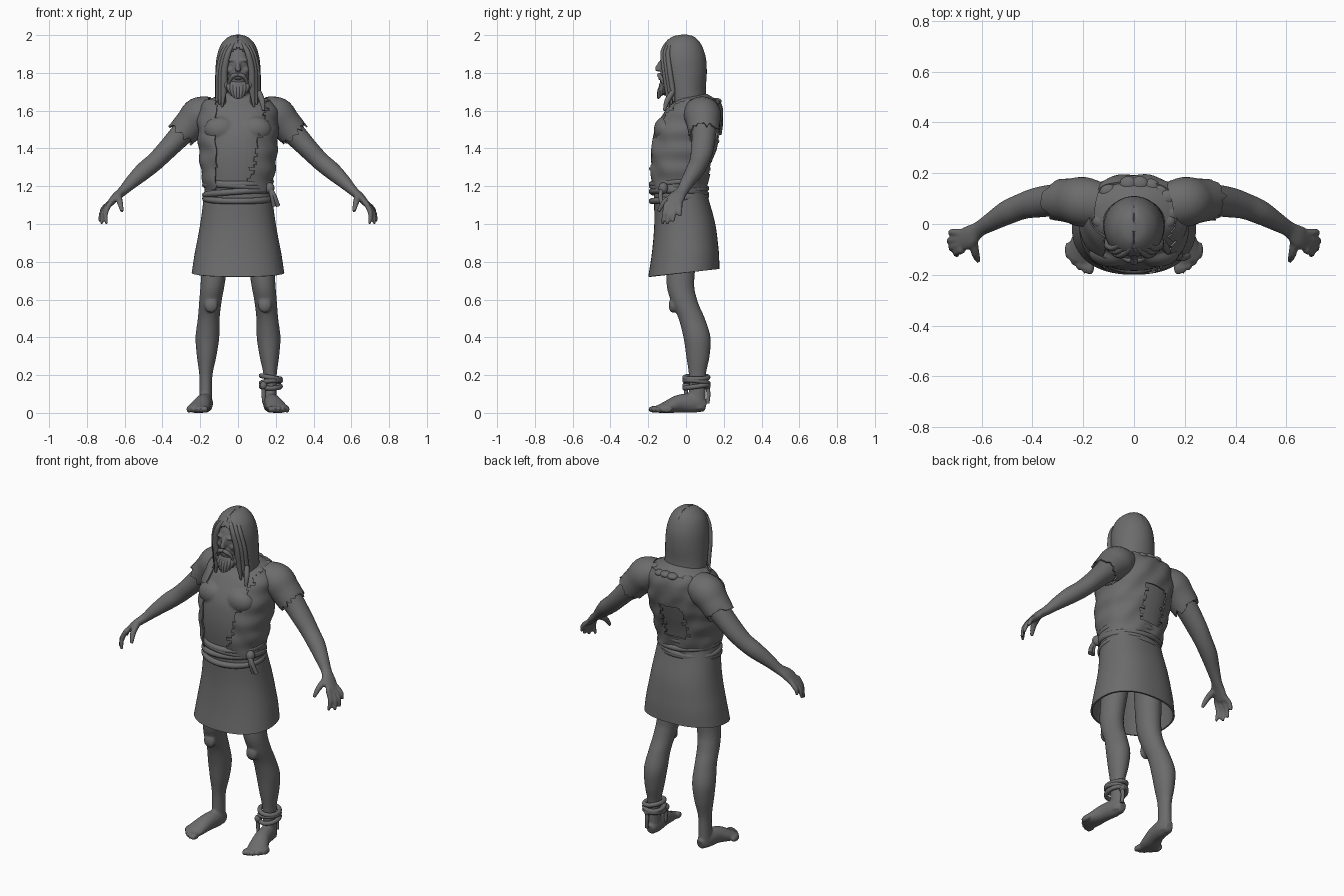
import bpy, bmesh, math, random
from mathutils import Vector, Matrix

random.seed(4)
if "Cube" in bpy.data.objects:
    bpy.data.objects.remove(bpy.data.objects["Cube"])

grey = bpy.data.materials.new("stone_grey")
grey.use_nodes = True
grey.diffuse_color = (0.15, 0.15, 0.15, 1)
grey.node_tree.nodes["Principled BSDF"].inputs["Base Color"].default_value = grey.diffuse_color


def smooth_path(pts, k):
    """Catmull-Rom through tuples of any length."""
    out = []
    for i in range(len(pts) - 1):
        quad = (pts[max(i - 1, 0)], pts[i], pts[i + 1], pts[min(i + 2, len(pts) - 1)])
        for j in range(k):
            t = j / k
            out.append([0.5 * (2 * b + (c - a) * t + (2 * a - 5 * b + 4 * c - d) * t * t
                               + (3 * b - a - 3 * c + d) * t ** 3) for a, b, c, d in zip(*quad)])
    return out + [list(pts[-1])]


def sweep(bm, pts, n=16, k=5, up=(0, 1, 0), flat=False, closed=False, power=2, caps=True):
    """Skin elliptical rings (x, y, z, radius a, radius b) along a path."""
    path = pts if closed else smooth_path(pts, k)
    m, rings = len(path), []
    for i, p in enumerate(path):
        c = Vector(p[:3])
        if flat:
            u, v = Vector((1, 0, 0)), Vector((0, 1, 0))
        else:
            a, b = (path[i - 1], path[(i + 1) % m]) if closed else (path[max(i - 1, 0)], path[min(i + 1, m - 1)])
            t = (Vector(b[:3]) - Vector(a[:3])).normalized()
            u = Vector(up).cross(t).normalized()
            v = t.cross(u)
        ring = []
        for j in range(n):
            w = math.tau * j / n
            co, si = math.cos(w), math.sin(w)
            co = math.copysign(abs(co) ** (2 / power), co)
            si = math.copysign(abs(si) ** (2 / power), si)
            ring.append(bm.verts.new(c + u * co * max(p[3], .001) + v * si * max(p[4], .001)))
        rings.append(ring)
    for i in range(m if closed else m - 1):
        r, s = rings[i], rings[(i + 1) % m]
        for j in range(n):
            bm.faces.new((r[j], r[(j + 1) % n], s[(j + 1) % n], s[j]))
    if caps and not closed:
        bm.faces.new(rings[0])
        bm.faces.new(rings[-1])
    return rings


def ball(bm, loc, size):
    bmesh.ops.create_uvsphere(bm, u_segments=20, v_segments=14, radius=1,
                              matrix=Matrix.Translation(loc) @ Matrix.Diagonal((*size, 1)))


def level(z, hx, front, back):
    return (0, (front + back) / 2, z, hx, (back - front) / 2)


def cut(bm, rule):
    gone = [f for f in bm.faces if rule(*f.calc_center_median())]
    bmesh.ops.delete(bm, geom=gone, context='FACES')


def finish(name, bm, shell=0, voxel=0):
    bmesh.ops.recalc_face_normals(bm, faces=bm.faces[:])
    me = bpy.data.meshes.new(name)
    bm.to_mesh(me)
    bm.free()
    ob = bpy.data.objects.new(name, me)
    bpy.context.scene.collection.objects.link(ob)
    if voxel:
        mod = ob.modifiers.new("Blend", 'REMESH')
        mod.mode, mod.voxel_size = 'VOXEL', voxel
        mod = ob.modifiers.new("Relax", 'SMOOTH')
        mod.factor, mod.iterations = 0.5, 4
    if shell:
        mod = ob.modifiers.new("Cloth", 'SOLIDIFY')
        mod.thickness, mod.offset = shell, 0
    bpy.context.view_layer.objects.active = ob
    for other in bpy.context.selected_objects:
        other.select_set(False)
    ob.select_set(True)
    for mod in list(ob.modifiers):
        bpy.ops.object.modifier_apply(modifier=mod.name)
    ob.data.materials.clear()
    ob.data.materials.append(grey)
    bpy.ops.object.shade_smooth_by_angle(angle=math.radians(50))
    return ob


# Body: torso, head, limbs blended into one skin
TORSO = [(1.69, .07, -.04, .11), (1.655, .16, -.065, .16), (1.6, .195, -.11, .18),
         (1.5, .2, -.165, .175), (1.4, .195, -.183, .15), (1.3, .185, -.183, .12), (1.18, .165, -.17, .095)]
bm = bmesh.new()
sweep(bm, [level(*r) for r in TORSO], n=40, flat=True, power=2.3)
sweep(bm, [(0, .03, 1.6, .07, .08), (0, -.01, 1.7, .058, .06), (0, -.03, 1.8, .055, .06)], flat=True)
ball(bm, (0, -.035, 1.85), (.08, .1, .115))
ball(bm, (0, -.08, 1.77), (.052, .06, .065))
sweep(bm, [(0, -.125, 1.865, .009, .012), (0, -.146, 1.83, .012, .016), (0, -.148, 1.808, .018, .015)], k=3)
for s in (-1, 1):
    ball(bm, (s * .03, -.122, 1.868), (.03, .017, .009))
    ball(bm, (s * .03, -.119, 1.846), (.014, .011, .009))
    ball(bm, (s * .04, -.107, 1.815), (.022, .022, .022))
    ball(bm, (s * .09, -.11, 1.5), (.09, .06, .07))
    arm = [(.12, .07, 1.6, .06, .07), (.2, .085, 1.575, .083, .085), (.29, .095, 1.485, .064, .066),
           (.38, .085, 1.39, .053, .06), (.44, .07, 1.33, .049, .052), (.5, .045, 1.28, .047, .048),
           (.56, .01, 1.225, .037, .038), (.61, -.02, 1.175, .026, .032),
           (.65, -.05, 1.14, .022, .045), (.685, -.068, 1.1, .016, .042)]
    sweep(bm, [(s * p[0], *p[1:]) for p in arm], n=20)
    # Four fingers fan out across the palm, thumb in front
    for i, tip in enumerate([(.695, -.125, 1.0), (.722, -.1, 1.0), (.732, -.07, 1.01), (.725, -.032, 1.04)]):
        base = (.675, -.102 + .023 * i, 1.115)
        knuckle = ((base[0] + tip[0]) / 2 + .016, (base[1] + tip[1]) / 2, (base[2] + tip[2]) / 2)
        sweep(bm, [(s * q[0], q[1], q[2], r, r) for q, r in zip((base, knuckle, tip), (.015, .014, .009))], n=10)
    thumb = [(.635, -.06, 1.15, .02, .02), (.625, -.115, 1.115, .017, .017), (.613, -.147, 1.065, .01, .01)]
    sweep(bm, [(s * p[0], *p[1:]) for p in thumb], n=10)
    leg = [(.1, 0, 1.05, .08, .09), (.13, -.03, .72, .066, .075), (.145, -.012, .6, .06, .071),
           (.155, .03, .5, .058, .07), (.162, .058, .4, .063, .072), (.166, .063, .3, .052, .062),
           (.17, .06, .2, .035, .045), (.171, .06, .1, .034, .044), (.172, .06, .02, .036, .045)]
    sweep(bm, [(s * p[0], *p[1:]) for p in leg], n=24, flat=True)
    ball(bm, (s * .142, -.07, .57), (.036, .022, .04))
    foot = [(.168, .105, .035, .024, .03), (.172, .05, .05, .04, .05), (.185, -.03, .05, .046, .048),
            (.205, -.1, .03, .056, .034), (.214, -.145, .02, .054, .022)]
    sweep(bm, [(s * p[0], *p[1:]) for p in foot], n=20, up=(0, 0, 1))
    for i in range(5):
        ball(bm, (s * (.173 + .022 * i), -.167 + .004 * i * i, .019), (.017 if i == 0 else .012, .034, .019))
for v in bm.verts:
    v.co.z = max(v.co.z, 0)
finish("body", bm, voxel=.007)

# Torn tunic open over the chest and ripped at the back
bm = bmesh.new()
sweep(bm, [level(z, x + .01, f - .01, b + .01) for z, x, f, b in TORSO[1:]], n=80, k=7, flat=True, power=2.3, caps=False)
for v in bm.verts:
    v.co += Vector((.004 * math.sin(v.co.z * 60), .004 * math.sin(v.co.x * 50 + v.co.z * 35), 0))


def torn(x, y, z):
    jag = .012 * math.sin(z * 130) + random.uniform(-.005, .005)
    if y < 0:
        return -.115 < x < .07 + (z - 1.27) * .22 + jag
    return -.09 + jag < x < .05 + jag and 1.27 < z < 1.48 + jag


cut(bm, torn)
finish("torn_tunic", bm, shell=.008)

# Short ragged sleeves
for s, side in ((-1, "right"), (1, "left")):
    bm = bmesh.new()
    shape = [(.13, .075, 1.605, .068, .082), (.2, .087, 1.578, .092, .094),
             (.25, .092, 1.53, .082, .084), (.295, .095, 1.48, .076, .078)]
    rings = sweep(bm, [(s * p[0], *p[1:]) for p in shape], n=32, caps=False)
    for j, v in enumerate(rings[-1]):
        v.co += Vector((s, 0, -1)) * random.uniform(-.012, .018)
    finish(side + "_sleeve", bm, shell=.008)

# Ragged collar scraps on the shoulders
bm = bmesh.new()
for i in range(14):
    w = math.pi * (i / 13 * 1.3 - .15)
    x, y = .145 * math.cos(w), .06 + .1 * math.sin(w)
    ball(bm, (x, y, 1.64 + random.uniform(-.01, .012)), (.034, .03, .018))
finish("collar_scraps", bm)

# Skirt with a hem that rises to the back
bm = bmesh.new()
skirt = [(1.24, .165, -.165, .095), (1.15, .175, -.165, .11), (1.0, .195, -.163, .15),
         (.85, .222, -.175, .168), (.72, .24, -.195, .172)]
sweep(bm, [level(*r) for r in skirt], n=64, k=6, flat=True, power=2.3, caps=False)
for v in bm.verts:
    if v.co.z < .9:
        v.co.z += (.9 - v.co.z) / .18 * .045 * (v.co.y + .2) / .4
finish("skirt", bm, shell=.01)


def coil(bm, centre, hx, hy, r, tilt, phase):
    loop = []
    for j in range(48):
        w = math.tau * j / 48
        loop.append((centre[0] + hx * math.cos(w), centre[1] + hy * math.sin(w),
                     centre[2] + tilt * math.sin(w + phase), r, r))
    sweep(bm, loop, n=10, up=(0, 0, 1), closed=True)


# Rope belt and its loose end
bm = bmesh.new()
for i in range(4):
    coil(bm, (0, -.037, 1.135 + .03 * i), .173, .143, .017, .014, i * 2.1)
ball(bm, (.168, -.12, 1.19), (.025, .025, .03))
for dx in (0, .022):
    sweep(bm, [(.165, -.125, 1.2, .013, .013), (.18 + dx / 2, -.135, 1.15, .012, .012),
               (.19 + dx, -.125, 1.095, .012, .012)], n=10)
finish("rope_belt", bm)

# Rope tied round the left ankle
bm = bmesh.new()
for i in range(3):
    coil(bm, (.174, .055, .14 + .024 * i), .051, .062, .013, .009, i * 2.4)
for x, y in ((.135, .0), (.18, .112)):
    ball(bm, (x, y, .145), (.019, .019, .022))
    sweep(bm, [(x, y, .15, .012, .012), (x, y * 1.06, .1, .011, .011), (x + .004, y * 1.02, .05, .01, .01)], n=10)
finish("ankle_rope", bm)

# Long hair: shell with a face opening and a centre parting
bm = bmesh.new()
hair = [(1.997, .012, -.03, .01), (1.985, .05, -.075, .045), (1.945, .087, -.115, .078), (1.88, .108, -.135, .1),
        (1.8, .115, -.128, .105), (1.7, .117, -.105, .1), (1.6, .118, -.085, .115)]
sweep(bm, [level(*r) for r in hair], n=72, k=6, flat=True)
for v in bm.verts:
    if abs(v.co.x) < .006 and v.co.z > 1.9:
        v.co.z -= .006
cut(bm, lambda x, y, z: (y < -.04 and abs(x) < .068 and z < 1.935 - abs(x) * .6) or z < 1.601)
for v in bm.verts:
    if v.co.z < 1.605:
        v.co.z += random.uniform(-.02, .012)
finish("hair", bm, shell=.01)

# Locks that frame the face
bm = bmesh.new()
for s in (-1, 1):
    for i in range(3):
        d = .014 * i
        lock = [(.008 + d, -.09 + d, 1.972, .008, .008), (.048 + d, -.122 + d, 1.915, .014, .012),
                (.071 + d, -.115 + d, 1.82, .017, .014), (.074 + d, -.1 + d, 1.72, .017, .014),
                (.085 + d, -.092 + d, 1.62 + d, .006, .006)]
        sweep(bm, [(s * p[0], *p[1:]) for p in lock], n=12)
sweep(bm, [(.11, -.07, 1.7, .014, .014), (.128, -.1, 1.65, .015, .015), (.135, -.115, 1.6, .007, .007)], n=10)
finish("hair_locks", bm)

# Beard tufts and moustache
bm = bmesh.new()
ball(bm, (0, -.108, 1.725), (.05, .036, .045))
for i in range(9):
    a = (i - 4) / 4
    x, drop = .056 * a, .03 * a * a
    sweep(bm, [(x, -.115 + drop, 1.755, .012, .012), (x * 1.1, -.138 + drop, 1.71 + drop, .015, .013),
               (x * .75, -.148 + drop, 1.663 + drop, .006, .006)], n=10)
for s in (-1, 1):
    sweep(bm, [(0, -.138, 1.79, .009, .009), (s * .022, -.141, 1.787, .012, .012),
               (s * .042, -.128, 1.765, .01, .01), (s * .052, -.12, 1.735, .004, .004)], n=10, up=(0, 0, 1))
ball(bm, (0, -.135, 1.768), (.02, .01, .006))
finish("beard", bm)
